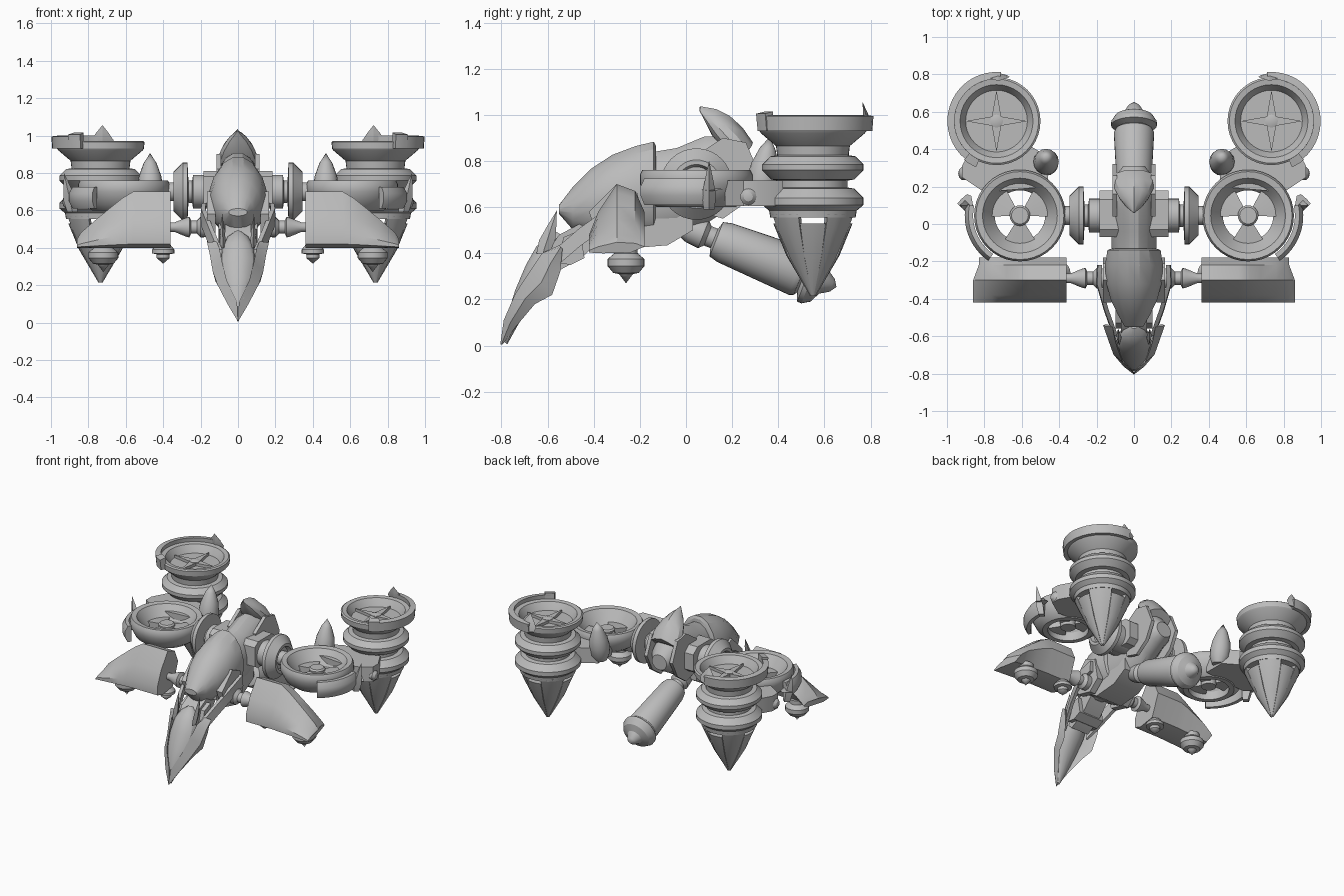
import bpy, bmesh, math
from mathutils import Vector

cube = bpy.data.objects.get("Cube")
if cube:
    bpy.data.objects.remove(cube, do_unlink=True)

grey = bpy.data.materials.new("plain grey")
grey.use_nodes = True
grey.diffuse_color = (0.5, 0.5, 0.5, 1)
grey.node_tree.nodes["Principled BSDF"].inputs["Base Color"].default_value = (0.5, 0.5, 0.5, 1)
UP = (0, 0, 1)


def loft(name, rings, mirror=True, smooth=30, closed=False):
    """Skin a row of equal-sized rings and cap the ends."""
    bm = bmesh.new()
    rows = [[bm.verts.new(p) for p in ring] for ring in rings]
    n = len(rows[0])
    pairs = list(zip(rows, rows[1:])) + ([(rows[-1], rows[0])] if closed else [])
    for a, b in pairs:
        for i in range(n):
            j = (i + 1) % n
            bm.faces.new((a[i], a[j], b[j], b[i]))
    if not closed:
        bm.faces.new(rows[0])
        bm.faces.new(rows[-1])
    bmesh.ops.remove_doubles(bm, verts=bm.verts, dist=0.0005)
    bmesh.ops.recalc_face_normals(bm, faces=bm.faces)
    mesh = bpy.data.meshes.new(name)
    bm.to_mesh(mesh)
    bm.free()
    mesh.materials.append(grey)
    ob = bpy.data.objects.new(name, mesh)
    bpy.context.collection.objects.link(ob)
    bpy.ops.object.select_all(action='DESELECT')
    ob.select_set(True)
    bpy.context.view_layer.objects.active = ob
    bpy.ops.object.shade_smooth_by_angle(angle=math.radians(smooth))
    if mirror:
        ob.modifiers.new("Mirror", 'MIRROR').use_mirror_merge = False
    return ob


def lathe(name, origin, profile, axis=UP, sides=40, mirror=True, closed=False):
    """Turn (radius, distance) pairs about an axis."""
    q = Vector(axis).to_track_quat('Z', 'Y')
    rings = [[Vector(origin) + q @ Vector((max(r, 0.0001) * math.cos(t), max(r, 0.0001) * math.sin(t), d))
              for t in (math.tau * i / sides for i in range(sides))] for r, d in profile]
    return loft(name, rings, mirror, closed=closed)


def prism(name, outline, x0, x1, mirror=True):
    """Extrude a (y, z) outline along x."""
    return loft(name, [[(x, y, z) for y, z in outline] for x in (x0, x1)], mirror)


def slab(name, outline, z0, z1):
    """Extrude an (x, y) outline upward."""
    return loft(name, [[(x, y, z) for x, y in outline] for z in (z0, z1)])


def arc_band(name, centre, section, start, end, steps=18):
    """Sweep an (r, z) section part of the way round a vertical axis."""
    rings = []
    for k in range(steps + 1):
        t = math.radians(start + (end - start) * k / steps)
        rings.append([(centre[0] + r * math.cos(t), centre[1] + r * math.sin(t), z) for r, z in section])
    return loft(name, rings)


def hull(name, sections, sides=16):
    """Loft ovals given as (y, top, bottom, half width)."""
    rings = []
    for y, top, bot, w in sections:
        ring = []
        for i in range(sides):
            t = math.tau * (i + 0.5) / sides
            ring.append((w * math.cos(t), y, (top + bot) / 2 + (top - bot) / 2 * math.sin(t)))
        rings.append(ring)
    return loft(name, rings, False, 25)


def spike(name, base, tip, wx, wy):
    """Four-sided horn from base to tip."""
    base, tip = Vector(base), Vector(tip)
    rings = []
    for f, s in ((0, .8), (.3, 1), (.65, .55), (1, .01)):
        c = base.lerp(tip, f)
        rings.append([c + Vector(v) * s for v in ((wx, 0, 0), (0, wy, 0), (-wx, 0, 0), (0, -wy, 0))])
    return loft(name, rings, smooth=15)


# Rear lift pods
POD = (0.735, 0.55, 0)
lathe("rear_pod", POD, [(0, .915), (.165, .915), (.175, .935), (.195, .968), (.225, .972), (.235, .965), (.232, .93),
      (.225, .92), (.16, .865), (.155, .825), (.185, .82), (.22, .785), (.22, .76), (.18, .72), (.15, .715),
      (.15, .685), (.18, .68), (.22, .64), (.22, .61), (.19, .585), (.185, .555), (0, .555)])
lathe("rear_pod_cone", POD, [(0, .53), (.145, .53), (.10, .40), (.015, .23), (0, .22)], sides=24)


def petals(name, first, half, rows):
    """Four curved plates lying on the pod cone."""
    for k in range(4):
        rings = []
        for r, z in rows:
            outer = [(r, s) for s in (-1, -.5, 0, .5, 1)]
            ring = []
            for rr, s in outer + [(r * .82, s) for _, s in reversed(outer)]:
                t = math.radians(first + 90 * k + half * s)
                ring.append((POD[0] + rr * math.cos(t), POD[1] + rr * math.sin(t), z))
            rings.append(ring)
        loft("%s_%d" % (name, k + 1), rings)


petals("pod_strut", 45, 25, ((.188, .57), (.165, .51), (.10, .37), (.01, .215)))
petals("pod_petal", 0, 19, ((.172, .53), (.115, .39), (.012, .215)))
star = []
for i in range(8):
    r = .165 if i % 2 == 0 else .035
    t = math.tau * i / 8
    star.append((POD[0] + r * math.cos(t), POD[1] + r * math.sin(t)))
slab("pod_star", star, .905, .935)
lathe("pod_star_hub", POD, [(.035, .91), (.035, .938), (0, .95)], sides=12)
arc_band("pod_shroud", POD, [(.232, .93), (.258, .93), (.263, .995), (.225, 1.0)], -60, 95)
arc_band("pod_shroud_end", POD, [(.225, .93), (.262, .93), (.27, 1.005), (.225, 1.015)], -66, -50, 4)
spike("pod_shroud_spike", (.725, .795, .94), (.725, .765, 1.055), .06, .016)

# Front lift fans
FAN = (0.61, 0.045, 0)
lathe("fan_ring", FAN, [(.135, .66), (.155, .69), (.20, .755), (.235, .76), (.245, .74), (.245, .70), (.21, .63),
      (.17, .60), (.135, .60)], closed=True)
lathe("fan_hub", FAN, [(0, .62), (.05, .62), (.055, .70), (.045, .71), (0, .71)], sides=24)
for k in range(3):
    mid = 30 + 120 * k
    arc_band("fan_vane_%d" % (k + 1), FAN, [(.04, .64), (.15, .64), (.15, .68), (.04, .69)], mid - 32, mid + 32, 6)
arc_band("fan_shroud", FAN, [(.25, .61), (.275, .61), (.295, .65), (.295, .69), (.275, .725), (.25, .725)], -55, 12)
spike("shroud_fin", (.885, .10, .59), (.93, .10, .80), .035, .03)
spike("shroud_side_spike", (.87, .11, .68), (.945, .11, .67), .01, .05)

# Arms joining fan to pod
slab("pod_arm", [(.46, .20), (.80, .17), (.92, .25), (.92, .31), (.86, .42), (.56, .42), (.46, .36)], .605, .715)
lathe("arm_knob", (.90, .27, .645), [(.035, -.03), (.035, .02), (.02, .035), (0, .04)], (1, 0, 0), 16)
lathe("arm_horn", (.47, .315, .62), [(.045, 0), (.066, .05), (.068, .11), (.06, .165), (.035, .235), (0, .29)],
      (0, .17, 1), 16)

# Front wing panels
section = [(-.30, .70), (-.22, .67), (-.18, .58), (-.24, .42), (-.36, .40), (-.42, .42), (-.42, .48), (-.38, .58)]
rings = []
for x, s in ((.36, 1), (.56, 1), (.62, .88), (.68, .72), (.76, .50), (.84, .27), (.86, .16)):
    rings.append([(x - (.03 if y > -.25 and x > .8 else 0), y, .40 + (z - .40) * s) for y, z in section])
loft("wing_panel", rings)
lathe("wing_thruster", (.72, -.26, 0), [(.05, .43), (.05, .40), (.08, .375), (.08, .345), (.055, .315), (.03, .31),
      (0, .27)], sides=24)
lathe("wing_nozzle", (.40, -.26, 0), [(.035, .42), (.06, .39), (.06, .37), (.035, .365), (.035, .345), (0, .315)],
      sides=20)
lathe("wing_joint", (0, -.29, .51), [(.05, .12), (.055, .20), (.035, .22), (.035, .25), (.055, .26), (.05, .28),
      (.025, .34), (.025, .38)], (1, 0, 0), 20)

# Side hubs between body and fans
lathe("side_hub", (0, .045, .70), [(.09, .10), (.09, .24), (.06, .245), (.06, .265), (.155, .27), (.155, .295),
      (.105, .345), (.085, .345), (.075, .32), (.05, .32), (.05, .40)], (1, 0, 0), 32)
prism("hub_block", [(-.07, .64), (-.07, .78), (-.03, .81), (.13, .81), (.18, .77), (.18, .65), (.14, .62), (-.03, .62)],
      .0, .185)

# Body and canopy
hull("canopy", [(-.55, .61, .57, .05), (-.49, .69, .50, .085), (-.41, .77, .47, .125), (-.32, .83, .46, .15),
     (-.22, .868, .45, .158), (-.14, .888, .45, .145), (-.13, .87, .46, .12)])
hull("body", [(-.16, .84, .44, .12), (-.04, .86, .46, .125), (.08, .91, .52, .12), (.17, .91, .58, .115),
     (.26, .83, .63, .095), (.31, .77, .66, .06)])
prism("belly", [(-.40, .50), (-.26, .42), (-.08, .435), (.03, .50), (.03, .60), (-.40, .62)], 0, .105)
prism("rear_side_plate", [(.06, .58), (.04, .82), (.16, .90), (.26, .88), (.32, .74), (.26, .62), (.16, .55)], .09, .115)

# Swept crest behind the canopy
rings = []
for y, z, w, d in ((.06, 1.035, .004, .002), (.105, 1.0, .05, .025), (.15, .955, .085, .04), (.20, .90, .11, .045),
                   (.25, .84, .115, .04)):
    rings.append([(w * math.cos(t), y + d * math.sin(t), z + d * math.sin(t) - .02 * abs(math.cos(t)))
                  for t in (math.tau * i / 12 for i in range(12))])
loft("crest", rings, False)

# Shoulder guards and long side strips running to the beak
prism("shoulder_guard", [(-.42, .58), (-.30, .70), (-.21, .66), (-.18, .50), (-.26, .43), (-.38, .46)], .12, .165)
strip = ((.185, -.22, .60), (.19, -.32, .57), (.15, -.46, .47), (.10, -.60, .35))
loft("side_strip", [[(x + a, y, z + b) for a, b in ((-.012, -.04), (.012, -.04), (.008, .04), (-.015, .04))]
                    for x, y, z in strip])

# Neck and beak
prism("neck", [(-.62, .38), (-.55, .48), (-.40, .56), (-.34, .50), (-.45, .38), (-.56, .32)], 0, .07)
prism("neck_collar", [(-.56, .36), (-.53, .47), (-.46, .50), (-.44, .38), (-.50, .35)], .0, .10)
rings = []
for y, z, w, d in ((-.80, .01, .004, .006), (-.775, .10, .045, .025), (-.72, .22, .075, .04), (-.665, .32, .09, .05),
                   (-.62, .40, .085, .05), (-.58, .45, .06, .04), (-.56, .48, .02, .02)):
    rings.append([(w * math.cos(t), y - d * math.sin(t) + .02, z + d * .6 * math.sin(t))
                  for t in (math.tau * i / 14 for i in range(14))])
loft("beak_core", rings, False)
blade = []
for x, fy, fz, ry, rz in ((0, -.805, .005, -.795, .005), (.055, -.79, .11, -.735, .085), (.11, -.74, .225, -.655, .18),
                          (.135, -.675, .325, -.58, .22), (.15, -.625, .40, -.545, .32), (.165, -.55, .435, -.535, .42)):
    my, mz = (fy + ry) / 2, (fz + rz) / 2
    blade.append([(max(x - .05, 0), fy, fz), (x, my, mz), (max(x - .015, 0), ry, rz), (max(x - .045, 0), my, mz)])
loft("beak_blade", blade)
spike("brow_spike", (.08, -.62, .40), (.085, -.56, .585), .014, .035)

# Tail boom
lathe("tail_boom", (0, .02, .505), [(.045, -.04), (.06, 0), (.065, .06), (.045, .08), (.045, .11), (.08, .12),
      (.09, .16), (.108, .50), (.10, .52), (.085, .53), (.122, .545), (.122, .565), (.10, .60), (.055, .62),
      (.03, .66), (0, .68)], (0, .92, -.365), 32, False)
